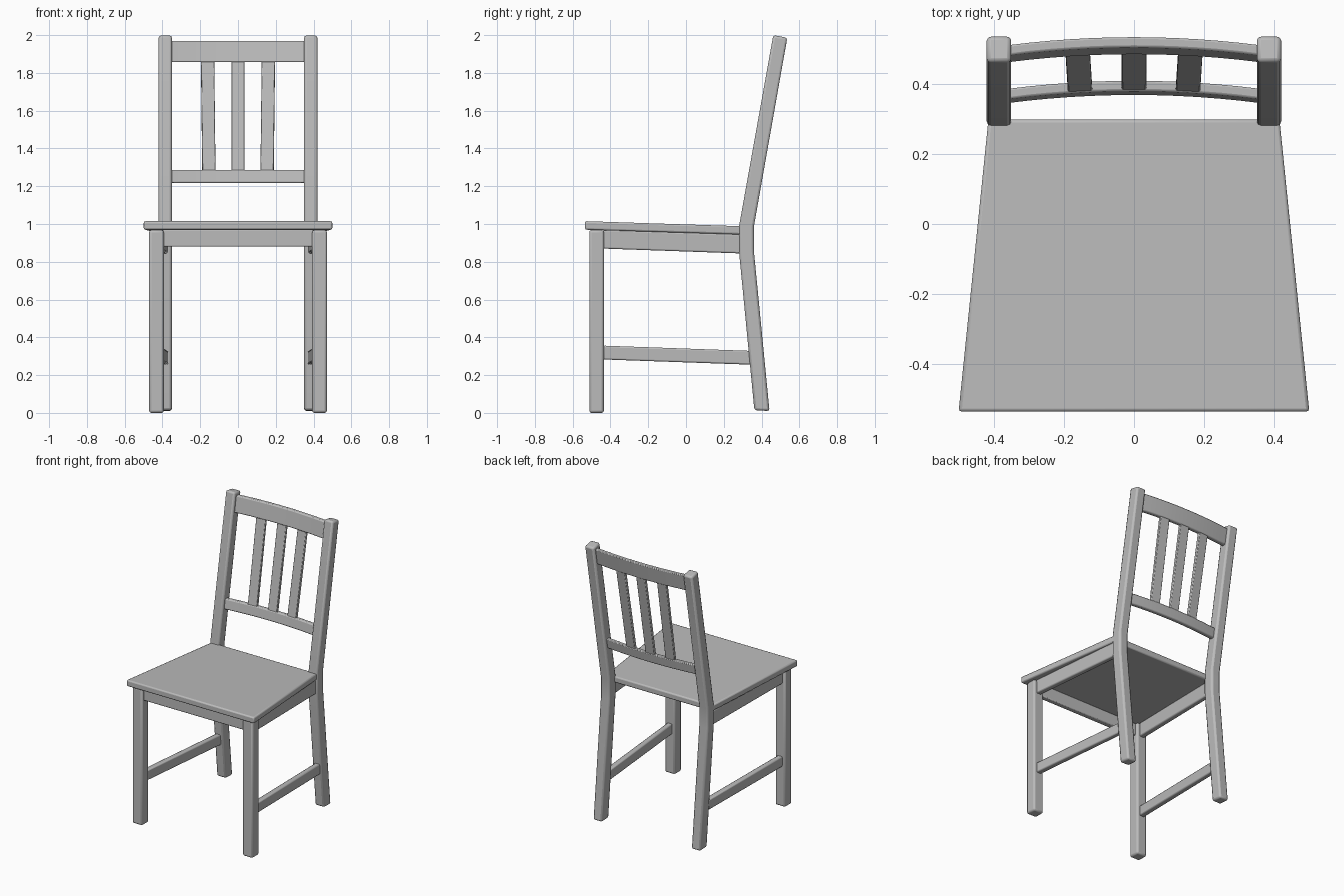
import bpy
import bmesh
from math import radians
from mathutils import Vector

cube = bpy.data.objects.get("Cube")
if cube:
    bpy.data.objects.remove(cube, do_unlink=True)

GREY = (0.5, 0.5, 0.5)
paint = bpy.data.materials.new("grey paint")
paint.use_nodes = True
paint.diffuse_color = (*GREY, 1)
paint.node_tree.nodes["Principled BSDF"].inputs["Base Color"].default_value = (*GREY, 1)

LEAN = 0.182      # backward slope of the backrest
BOW = 0.023       # backward curve of the rails


def loft(name, rings, bevel=0.01, mirror=False):
    """Skin a run of four-cornered rings, cap the ends and round the edges."""
    bm = bmesh.new()
    loops = [[bm.verts.new(p) for p in ring] for ring in rings]
    for a, b in zip(loops, loops[1:]):
        for i in range(4):
            j = (i + 1) % 4
            bm.faces.new((a[i], a[j], b[j], b[i]))
    bm.faces.new(loops[0])
    bm.faces.new(loops[-1])
    bmesh.ops.recalc_face_normals(bm, faces=bm.faces)
    mesh = bpy.data.meshes.new(name)
    bm.to_mesh(mesh)
    bm.free()
    mesh.materials.append(paint)
    obj = bpy.data.objects.new(name, mesh)
    bpy.context.collection.objects.link(obj)
    mod = obj.modifiers.new("rounded edges", "BEVEL")
    mod.width, mod.segments, mod.angle_limit = bevel, 2, radians(40)
    if mirror:
        obj.modifiers.new("pair", "MIRROR")
    bpy.ops.object.select_all(action="DESELECT")
    obj.select_set(True)
    bpy.context.view_layer.objects.active = obj
    bpy.ops.object.shade_smooth_by_angle(angle=radians(35))
    return obj


def flat_ring(x0, x1, y0, y1, z0, z1=None):
    """Horizontal ring; z0 is the height at the front, z1 at the back."""
    z1 = z0 if z1 is None else z1
    return [(x0, y0, z0), (x1, y0, z0), (x1, y1, z1), (x0, y1, z1)]


def cross_ring(x, y, z, width, height):
    """Upright ring across the y direction, for side rails."""
    w = width / 2
    return [(x - w, y, z), (x + w, y, z), (x + w, y, z + height), (x - w, y, z + height)]


def back_y(x, z):
    """Centre of the bowed, leaning backrest."""
    return 0.371 + LEAN * (z - 1.285) + BOW * (1 - (x / 0.36) ** 2)


# Seat: tapered board, a little lower at the back
def seat_ring(front_z, back_z):
    return [(-0.5, -0.535, front_z), (0.5, -0.535, front_z),
            (0.415, 0.298, back_z), (-0.415, 0.298, back_z)]


loft("seat", [seat_ring(0.97, 0.944), seat_ring(1.015, 0.988)], 0.009)

# Legs
loft("front_leg", [flat_ring(0.393, 0.471, -0.512, -0.435, z) for z in (0, 0.968)],
     0.012, mirror=True)
loft("back_leg", [flat_ring(0.35, 0.42, 0.362, 0.442, 0.014, 0.01),
                  flat_ring(0.35, 0.42, 0.281, 0.36, 0.85, 0.85),
                  flat_ring(0.35, 0.42, 0.281, 0.36, 0.99, 0.99),
                  flat_ring(0.35, 0.42, 0.462, 0.536, 2.0, 1.986)],
     0.012, mirror=True)

# Rails under the seat and low stretchers
loft("front_apron", [[(x, -0.492, 0.88), (x, -0.455, 0.88), (x, -0.455, 0.968), (x, -0.492, 0.968)]
                     for x in (-0.4, 0.4)], 0.006)
for name, z, height in (("side_apron", 0.87, 0.1), ("side_stretcher", 0.283, 0.073)):
    loft(name, [cross_ring(0.432, -0.44, z, 0.038, height),
                cross_ring(0.388, 0.35, z - 0.028, 0.038, height)], 0.008, mirror=True)

# Bowed backrest rails
for name, low, high in (("lower_back_rail", 1.218, 1.287), ("top_back_rail", 1.857, 1.97)):
    rings = []
    for i in range(13):
        x = -0.36 + 0.72 * i / 12
        rings.append([(x, back_y(x, z) + side * 0.015, z)
                      for z, side in ((low, -1), (low, 1), (high, 1), (high, -1))])
    loft(name, rings, 0.006)


# Backrest slats, turned to follow the bow
def slat_ring(x, z):
    turn = Vector((1, -2 * BOW * x / 0.36 ** 2, 0)).normalized()
    across, depth = turn * 0.035, Vector((-turn.y, turn.x, 0)) * 0.011
    mid = Vector((x, back_y(x, z), z))
    return [mid - across - depth, mid + across - depth,
            mid + across + depth, mid - across + depth]


loft("middle_slat", [slat_ring(0, 1.27), slat_ring(0, 1.875)], 0.004)
loft("side_slat", [slat_ring(0.154, 1.27), slat_ring(0.161, 1.875)], 0.004, mirror=True)
